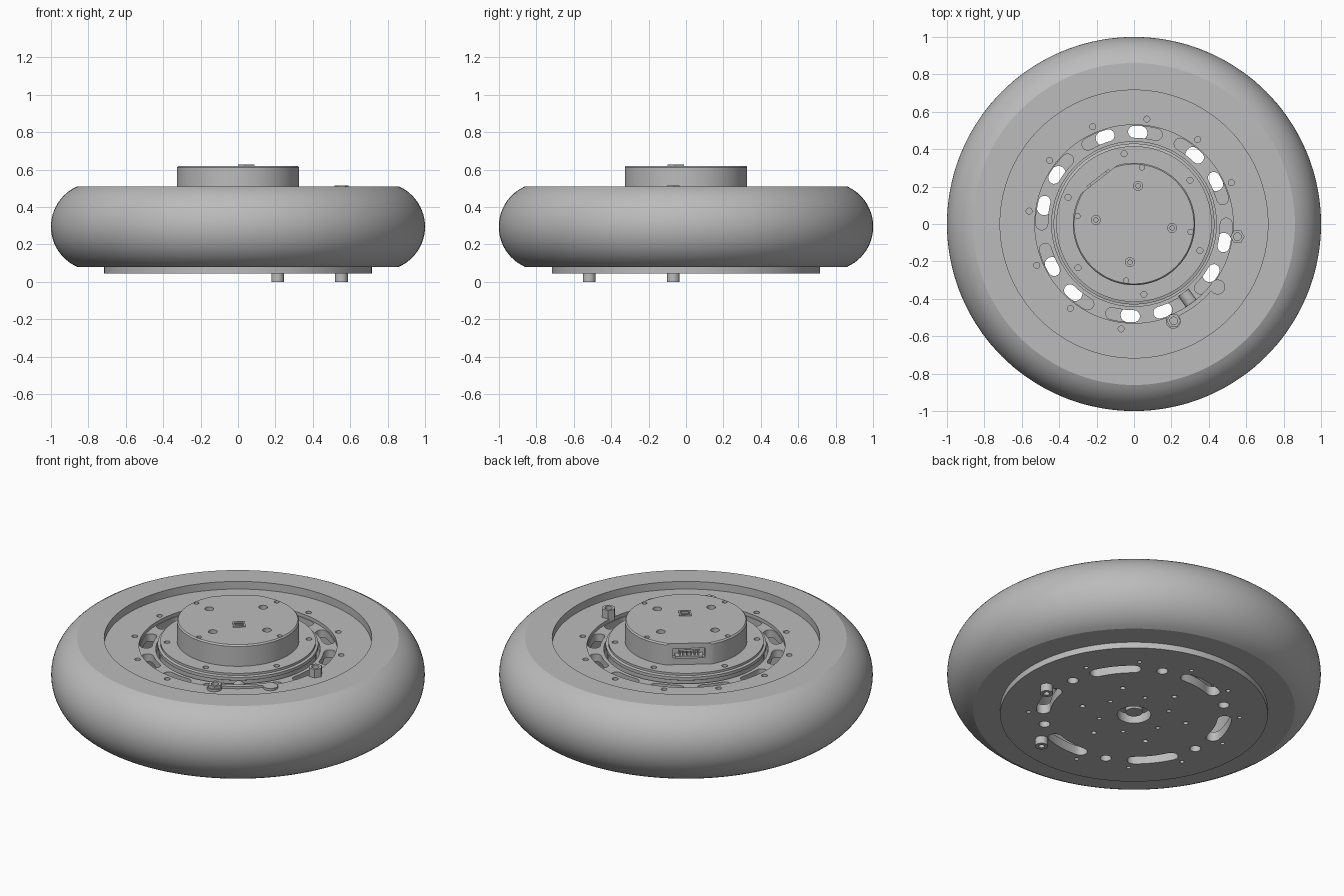
import bpy, bmesh
from math import sin, cos, radians, pi
from mathutils import Matrix, Vector

if "Cube" in bpy.data.objects:
    bpy.data.objects.remove(bpy.data.objects["Cube"], do_unlink=True)

grey = bpy.data.materials.new("plain grey")
grey.use_nodes = True
grey.diffuse_color = (0.5, 0.5, 0.5, 1)
grey.node_tree.nodes["Principled BSDF"].inputs["Base Color"].default_value = (0.5, 0.5, 0.5, 1)


def polar(r, deg):
    return r * cos(radians(deg)), r * sin(radians(deg))


def finish(bm, name):
    bmesh.ops.remove_doubles(bm, verts=bm.verts, dist=1e-5)
    bmesh.ops.recalc_face_normals(bm, faces=bm.faces)
    mesh = bpy.data.meshes.new(name)
    bm.to_mesh(mesh)
    bm.free()
    mesh.materials.append(grey)
    obj = bpy.data.objects.new(name, mesh)
    bpy.context.collection.objects.link(obj)
    return obj


def lathe(name, profile, steps=144, closed=True):
    bm = bmesh.new()
    verts = [bm.verts.new((r, 0, z)) for r, z in profile]
    pairs = list(zip(verts, verts[1:]))
    if closed:
        pairs.append((verts[-1], verts[0]))
    edges = [bm.edges.new(p) for p in pairs]
    bmesh.ops.spin(bm, geom=verts + edges, cent=(0, 0, 0), axis=(0, 0, 1),
                   angle=2 * pi, steps=steps, use_duplicate=False)
    return finish(bm, name)


def prism(bm, points, z0, z1):
    face = bm.faces.new([bm.verts.new((x, y, z0)) for x, y in points])
    top = bmesh.ops.extrude_face_region(bm, geom=[face])["geom"]
    moved = [v for v in top if isinstance(v, bmesh.types.BMVert)]
    bmesh.ops.translate(bm, verts=moved, vec=(0, 0, z1 - z0))


def circle(x, y, r, n=20):
    return [(x + r * cos(2 * pi * i / n), y + r * sin(2 * pi * i / n)) for i in range(n)]


def arc_slot(r, w, mid, half, n=8):
    """Outline of a curved slot with round ends."""
    pts = [polar(r + w, mid - half + 2 * half * i / n) for i in range(n + 1)]
    for end, start in ((mid + half, 0), (mid - half, 180)):
        c = Vector(polar(r, end))
        cap = [c + Vector(polar(w, end + start + 180 * i / n)) for i in range(1, n)]
        pts += [tuple(p) for p in cap]
        if start == 0:
            pts += [polar(r - w, mid + half - 2 * half * i / n) for i in range(n + 1)]
    return pts


def cut(obj, outlines):
    """Subtract prisms given as (points, z0, z1)."""
    bm = bmesh.new()
    for o in outlines:
        prism(bm, *o)
    cutter = finish(bm, "cutter")
    cutter.hide_render = True
    mod = obj.modifiers.new("holes", "BOOLEAN")
    mod.operation, mod.solver, mod.object = "DIFFERENCE", "EXACT", cutter
    deps = bpy.context.evaluated_depsgraph_get()
    mesh = bpy.data.meshes.new_from_object(obj.evaluated_get(deps))
    obj.modifiers.clear()
    obj.data = mesh
    bpy.data.objects.remove(cutter, do_unlink=True)


def solid(name, outlines):
    bm = bmesh.new()
    for o in outlines:
        prism(bm, *o)
    return finish(bm, name)


def box(name, size, matrix):
    bm = bmesh.new()
    bmesh.ops.create_cube(bm, size=1, matrix=matrix @ Matrix.Diagonal((*size, 1)))
    return finish(bm, name)


# Tyre with flat side walls
tread = [(0.765 + 0.235 * cos(radians(a)), 0.295 + 0.235 * sin(radians(a)))
         for a in [-66 + 132 * i / 24 for i in range(25)]]
lathe("tyre", [(0.716, 0.08)] + tread + [(0.716, 0.51)])

# Rim: closed drum with a slotted ring on top and a slotted plate below
rim = lathe("rim", [(0.09, 0.045), (0.716, 0.045), (0.716, 0.465), (0.53, 0.465),
                    (0.53, 0.445), (0.44, 0.445), (0.44, 0.4), (0.54, 0.4),
                    (0.54, 0.1), (0.09, 0.1)])
holes = []
for k in range(12):
    a = 23 + 30 * k
    holes.append((arc_slot(0.493, 0.032, a, 7), 0.38, 0.5))
    if k not in (9, 11):
        holes.append((circle(*polar(0.565, a), 0.016), 0.42, 0.5))
        holes.append((circle(*polar(0.565, a), 0.012), 0, 0.08))
for k in range(6):
    a = 38 + 60 * k
    holes.append((arc_slot(0.488, 0.038, a, 12), 0, 0.15))
    holes.append((circle(*polar(0.49, a - 30), 0.03), 0, 0.15))
    holes.append((circle(*polar(0.19, a - 30), 0.012), 0, 0.08))
    holes.append((circle(*polar(0.29, a), 0.014), 0, 0.08))
cut(rim, holes)

# Motor body with a bolted flange
body = lathe("motor_body", [(0, 0.13), (0.42, 0.13), (0.42, 0.455), (0.43, 0.46),
                            (0.43, 0.478), (0.416, 0.482), (0.416, 0.495), (0, 0.495)],
             closed=False)
cut(body, [(circle(*polar(0.38, 38 + 60 * k), 0.016), 0.47, 0.55) for k in range(6)])
lathe("shaft", [(0, 0.06), (0.045, 0.06), (0.045, 0.14), (0, 0.14)], 32, False)

# Motor cap with one flat side and screw holes
cap = lathe("motor_cap", [(0, 0.49), (0.327, 0.49), (0.327, 0.612), (0.32, 0.62), (0, 0.62)],
            closed=False)
FLAT = 128
turn = Matrix.Rotation(radians(FLAT), 4, "Z")


def turned(x0, x1, half):
    return [tuple((turn @ Vector((x, y, 0)))[:2])
            for x, y in ((x0, -half), (x1, -half), (x1, half), (x0, half))]


cut(cap, [(turned(0.303, 0.45, 0.3), 0.4, 0.7)])
cap_holes = [(turned(0.27, 0.4, 0.085), 0.535, 0.59)]
for k in range(4):
    cap_holes.append((circle(*polar(0.205, 84 + 90 * k), 0.024), 0.57, 0.7))
    cap_holes.append((circle(*polar(0.305, 82 + 90 * k), 0.014), 0.595, 0.7))
cut(cap, cap_holes)
solid("cap_screws", [(circle(*polar(0.205, 84 + 90 * k), 0.014), 0.56, 0.6) for k in range(4)])

# Side connector sitting in its pocket
box("connector_base", (0.045, 0.15, 0.014), turn @ Matrix.Translation((0.293, 0, 0.543)))
box("connector_top", (0.045, 0.11, 0.01), turn @ Matrix.Translation((0.293, 0, 0.583)))
for i in range(6):
    box("connector_pin", (0.035, 0.008, 0.02),
        turn @ Matrix.Translation((0.288, -0.05 + 0.02 * i, 0.56)))

# Small socket on the cap
socket = Matrix.Translation((0.045, -0.055, 0.62)) @ Matrix.Rotation(radians(38), 4, "Z")
for side in (-1, 1):
    box("socket_wall", (0.065, 0.012, 0.016), socket @ Matrix.Translation((0, side * 0.024, 0)))
    box("socket_end", (0.01, 0.06, 0.016), socket @ Matrix.Translation((side * 0.028, 0, 0)))
box("socket_core", (0.04, 0.015, 0.012), socket)

# Raised bracket with two ears, and a small cable sleeve
solid("bracket", [(arc_slot(0.535, 0.012, -52, 15), 0.44, 0.478)]
      + [(circle(*polar(0.56, a), 0.04), 0.44, 0.478) for a in (-37, -68)])
sleeve = Matrix.Translation((0.285, -0.395, 0.435)) @ Matrix.Rotation(radians(-54), 4, "Z")
bm = bmesh.new()
bmesh.ops.create_cone(bm, cap_ends=True, segments=24, radius1=0.035, radius2=0.035, depth=0.07,
                      matrix=sleeve @ Matrix.Rotation(pi / 2, 4, "Y"))
finish(bm, "cable_sleeve")

# Through bolts with hex nuts
for x, y, top in ((0.553, -0.068, 0.515), (0.212, -0.517, 0.495)):
    pin = solid("through_bolt", [(circle(x, y, 0.034, 28), 0, 0.06)])
    cut(pin, [(circle(x, y, 0.016), -0.1, 0.03)])
    nut = solid("hex_nut", [(circle(x, y, 0.038, 6), 0.45, top)])
    cut(nut, [(circle(x, y, 0.02), top - 0.02, top + 0.1)])

# Smooth curved walls, keep edges crisp
bpy.ops.object.select_all(action="DESELECT")
for obj in bpy.context.collection.objects:
    if obj.type == "MESH":
        obj.select_set(True)
        bpy.context.view_layer.objects.active = obj
bpy.ops.object.shade_smooth_by_angle(angle=radians(25))
